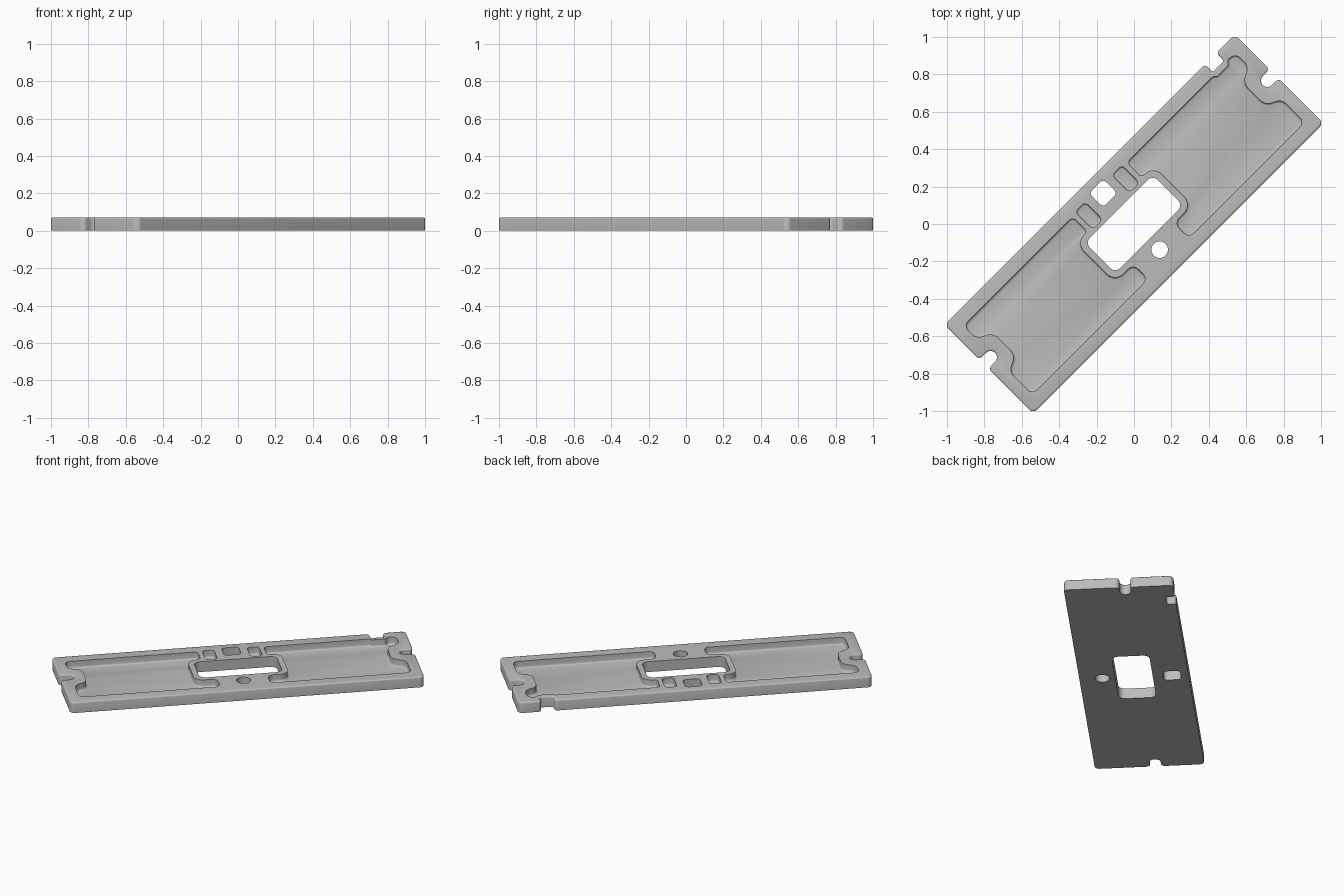
import bpy, bmesh, math
from mathutils import Vector, Matrix

default = bpy.data.objects.get("Cube")
if default:
    bpy.data.objects.remove(default, do_unlink=True)

THICK, FLOOR = 0.07, 0.022
L, W = 1.098, 0.335          # half length and half width
DIAGONAL = Matrix.Rotation(math.radians(45), 4, 'Z')

grey = bpy.data.materials.new("plain_grey")
grey.use_nodes = True
colour = (0.5, 0.5, 0.5, 1)
grey.diffuse_color = colour
grey.node_tree.nodes["Principled BSDF"].inputs["Base Color"].default_value = colour


def rounded(points, steps=8):
    """Round each (x, y, radius) corner of a polygon with an arc."""
    out = []
    for i, (x, y, r) in enumerate(points):
        p = Vector((x, y))
        a = (Vector(points[i - 1][:2]) - p).normalized()
        b = (Vector(points[(i + 1) % len(points)][:2]) - p).normalized()
        half = a.angle(b) / 2
        centre = p + (a + b).normalized() * r / math.sin(half)
        start = p + a * r / math.tan(half) - centre
        end = p + b * r / math.tan(half) - centre
        sweep = start.angle_signed(end)
        for k in range(steps + 1):
            turn = Matrix.Rotation(-sweep * k / steps, 2)
            out.append(centre + turn @ start)
    return out


def box(cx, cy, hx, hy, r):
    return rounded([(cx + sx * hx, cy + sy * hy, r)
                    for sx, sy in ((-1, -1), (1, -1), (1, 1), (-1, 1))])


def mirror(points):
    return [(-x, y, r) for x, y, r in reversed(points)]


def prism(name, outline, z0, z1, soft_z=None, soft=0.0):
    """Extrude an outline, optionally rounding the rim at height soft_z."""
    bm = bmesh.new()
    face = bm.faces.new([bm.verts.new((p.x, p.y, z0)) for p in outline])
    made = bmesh.ops.extrude_face_region(bm, geom=[face])
    for v in made["geom"]:
        if isinstance(v, bmesh.types.BMVert):
            v.co.z = z1
    bmesh.ops.remove_doubles(bm, verts=bm.verts[:], dist=1e-5)
    if soft:
        rim = [e for e in bm.edges if all(abs(v.co.z - soft_z) < 1e-5 for v in e.verts)]
        bmesh.ops.bevel(bm, geom=rim, offset=soft, segments=3, profile=0.5, affect='EDGES')
    bmesh.ops.transform(bm, matrix=DIAGONAL, verts=bm.verts[:])
    bmesh.ops.recalc_face_normals(bm, faces=bm.faces[:])
    mesh = bpy.data.meshes.new(name)
    bm.to_mesh(mesh)
    bm.free()
    mesh.materials.append(grey)
    ob = bpy.data.objects.new(name, mesh)
    bpy.context.scene.collection.objects.link(ob)
    return ob


# Plate outline: a rounded notch in each end and a square notch in one side
NV, NR, TIP = 0.038, 0.034, 1.012
end = [(L, -W, 0.03), (L, NV - NR, 0.025), (TIP, NV - NR, NR * 0.98),
       (TIP, NV + NR, NR * 0.98), (L, NV + NR, 0.025), (L, W, 0.03)]
side_notch = [(0.957, W, 0.02), (0.957, 0.276, 0.015),
              (0.872, 0.276, 0.015), (0.872, W, 0.02)]
plate = prism("plate", rounded(end + side_notch + mirror(end)),
              0, THICK, THICK, 0.008)

# Pocket outline: steps round the centre frame and bulges round the end notch
PV, PU = 0.259, 1.03
pocket = [(0.155, -PV, 0.035), (PU, -PV, 0.035),
          (PU, -0.085, 0.06), (0.945, -0.05, 0.06), (0.945, 0.125, 0.06),
          (PU, 0.16, 0.06), (PU, PV + 0.006, 0.04)]
step = [(0.975, PV + 0.006, 0.015), (0.957, 0.243, 0.015),
        (0.872, 0.243, 0.015), (0.855, PV, 0.015)]
frame = [(0.205, PV, 0.025), (0.205, 0.148, 0.025), (0.292, 0.148, 0.06),
         (0.292, -0.148, 0.06), (0.155, -0.148, 0.04)]
plain = pocket[:-1] + [(PU, PV, 0.035)] + frame

TOP, BELOW = THICK + 0.05, -0.05
cutters = [
    prism("right_pocket_cutter", rounded(pocket + step + frame), FLOOR, TOP, FLOOR, 0.012),
    prism("left_pocket_cutter", rounded(mirror(plain)), FLOOR, TOP, FLOOR, 0.012),
    prism("window_cutter", box(0, 0, 0.257, 0.115, 0.04), BELOW, TOP),
    prism("square_hole_cutter", box(0, 0.233, 0.053, 0.053, 0.022), BELOW, TOP),
    prism("round_hole_cutter", box(0, -0.194, 0.044, 0.044, 0.0435), BELOW, TOP),
]
for s in (-1, 1):
    cutters.append(prism("small_pocket_cutter", box(s * 0.139, 0.202, 0.037, 0.066, 0.022),
                         FLOOR, TOP, FLOOR, 0.01))

# Cut every opening, then drop the cutters
bpy.ops.object.select_all(action='DESELECT')
bpy.context.view_layer.objects.active = plate
plate.select_set(True)
for cutter in cutters:
    cutter.hide_render = True
    mod = plate.modifiers.new("cut", 'BOOLEAN')
    mod.operation, mod.solver, mod.object = 'DIFFERENCE', 'EXACT', cutter
    bpy.ops.object.modifier_apply(modifier=mod.name)
    bpy.data.objects.remove(cutter, do_unlink=True)

bpy.ops.object.shade_smooth_by_angle(angle=math.radians(35))
